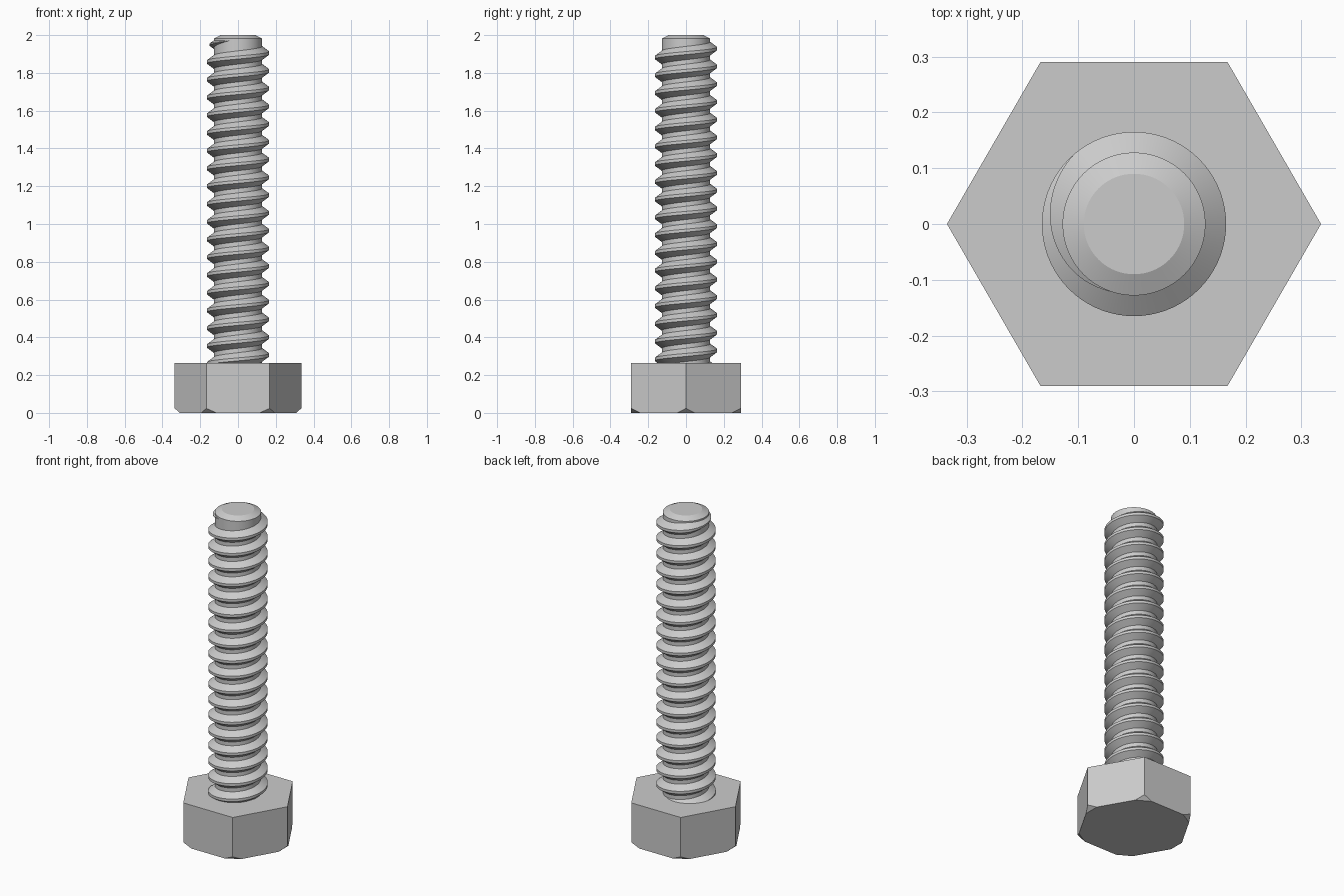
import bpy
import bmesh
from math import sin, cos, pi, radians
from mathutils import Vector

cube = bpy.data.objects.get("Cube")
if cube:
    bpy.data.objects.remove(cube, do_unlink=True)

SEGMENTS = 72
MAJOR, MINOR = 0.165, 0.128
PITCH = 0.094
HEAD_R, HEAD_H = 0.335, 0.265
TOP = 2.0

steel = bpy.data.materials.new("light grey steel")
steel.use_nodes = True
colour = (0.6, 0.6, 0.6, 1)
steel.diffuse_color = colour
steel.node_tree.nodes["Principled BSDF"].inputs["Base Color"].default_value = colour


def finish(name, bm, smooth=True):
    """Turn a bmesh into a named object with the steel material."""
    bmesh.ops.recalc_face_normals(bm, faces=bm.faces)
    mesh = bpy.data.meshes.new(name)
    bm.to_mesh(mesh)
    bm.free()
    mesh.materials.append(steel)
    obj = bpy.data.objects.new(name, mesh)
    bpy.context.collection.objects.link(obj)
    if smooth:
        bpy.ops.object.select_all(action="DESELECT")
        obj.select_set(True)
        bpy.context.view_layer.objects.active = obj
        bpy.ops.object.shade_smooth_by_angle(angle=radians(25))
    return obj


def ring(bm, radius, z, count):
    """A circle of vertices with the first one on +x."""
    return [bm.verts.new((radius * cos(2 * pi * i / count),
                          radius * sin(2 * pi * i / count), z))
            for i in range(count)]


def loft(bm, rings):
    """Join successive closed rings with quads and cap both ends."""
    for a, b in zip(rings, rings[1:]):
        for i in range(len(a)):
            j = (i + 1) % len(a)
            bm.faces.new((a[i], a[j], b[j], b[i]))
    bm.faces.new(rings[0][::-1])
    bm.faces.new(rings[-1])


# Hexagonal head, with its six lower corners cut off
bm = bmesh.new()
loft(bm, [ring(bm, HEAD_R, z, 6) for z in (0, HEAD_H)])
for i in range(6):
    out = Vector((cos(i * pi / 3), sin(i * pi / 3), 0))
    geom = bm.verts[:] + bm.edges[:] + bm.faces[:]
    cut = bmesh.ops.bisect_plane(
        bm, geom=geom, plane_co=out * 0.308,
        plane_no=out * 0.024 - Vector((0, 0, HEAD_R - 0.308)),
        clear_outer=True)
    edges = [e for e in cut["geom_cut"] if isinstance(e, bmesh.types.BMEdge)]
    bmesh.ops.holes_fill(bm, edges=edges, sides=0)
finish("hex_head", bm, smooth=False)

# Core of the shank with a chamfered tip
bm = bmesh.new()
loft(bm, [ring(bm, r, z, SEGMENTS) for r, z in
          ((MINOR, HEAD_H - 0.03), (MINOR, TOP - 0.018), (0.09, TOP))])
finish("shank_core", bm)

# Helical thread: a trapezoid swept upward, fading out at the tip
bm = bmesh.new()
sections = []
first = -SEGMENTS
last = 17 * SEGMENTS + round(SEGMENTS * 250 / 360)
fade = SEGMENTS * 120 / 360
for step in range(first, last + 1):
    angle = 2 * pi * step / SEGMENTS
    crest_z = 0.307 + PITCH * step / SEGMENTS
    size = max(0.02, min(1, (last - step) / fade))
    crest = MINOR + (MAJOR - MINOR) * size
    section = []
    for r, dz in ((MINOR - 0.001, -0.036), (crest, -0.008),
                  (crest, 0.008), (MINOR - 0.001, 0.036)):
        section.append(bm.verts.new((r * cos(angle), r * sin(angle),
                                     crest_z + dz * size)))
    sections.append(section)
loft(bm, sections)
finish("helical_thread", bm)
